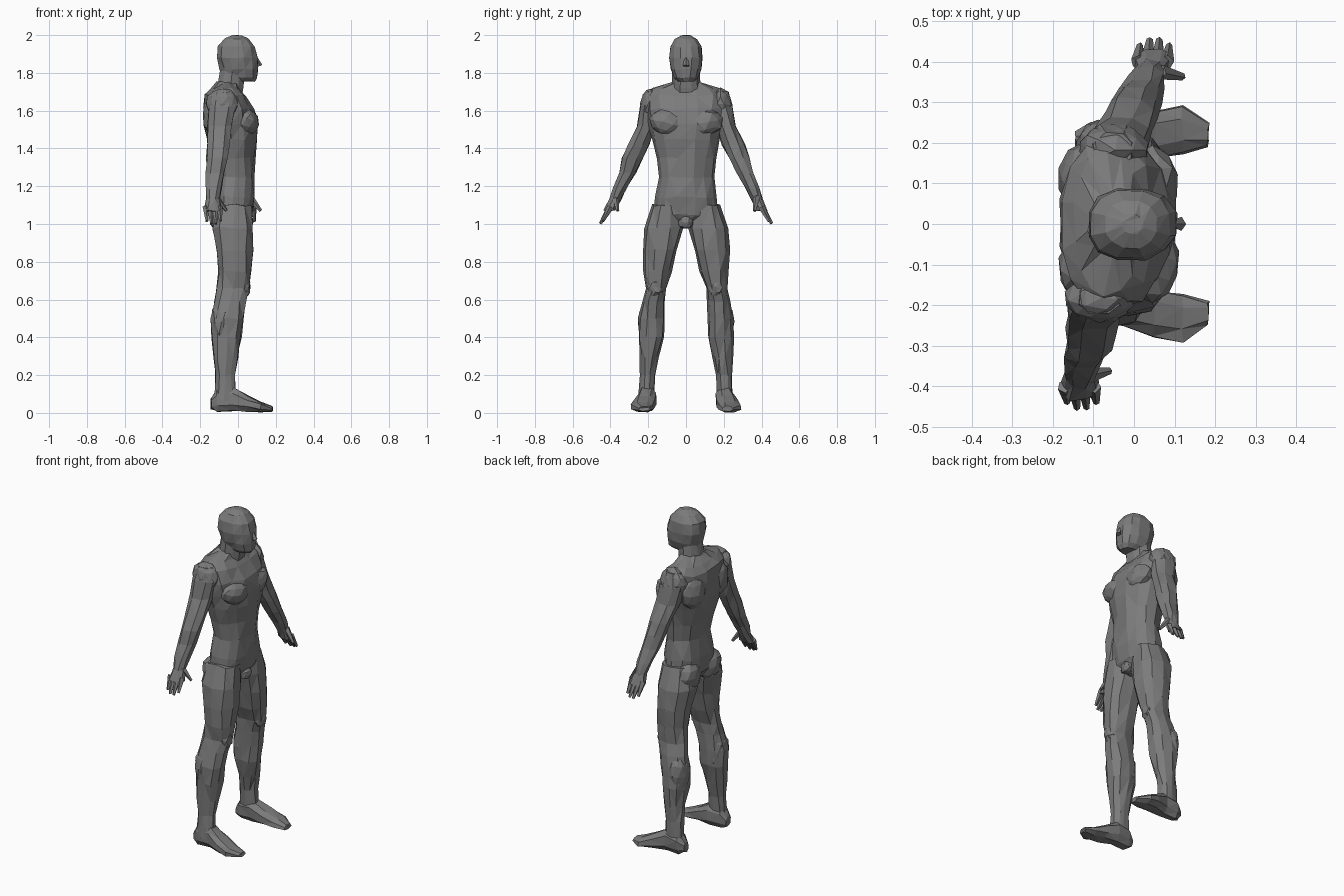
import bpy, bmesh, math, random
from mathutils import Vector, Matrix

if "Cube" in bpy.data.objects:
    bpy.data.objects.remove(bpy.data.objects["Cube"])

random.seed(4)
LEFT, RIGHT = 1, -1          # the figure looks along +x, so its left is +y
SIDE_NAMES = {LEFT: "left", RIGHT: "right"}

grey = bpy.data.materials.new("clay grey")
grey.use_nodes = True
grey.diffuse_color = (0.2, 0.2, 0.2, 1)
grey.node_tree.nodes["Principled BSDF"].inputs["Base Color"].default_value = (0.2, 0.2, 0.2, 1)


def finish(name, bm, jitter=0.004):
    """Roughen, triangulate and store a faceted part."""
    for v in bm.verts:
        v.co += Vector([random.uniform(-jitter, jitter) for _ in range(3)])
    bmesh.ops.triangulate(bm, faces=bm.faces[:], quad_method='SHORT_EDGE')
    bmesh.ops.recalc_face_normals(bm, faces=bm.faces[:])
    mesh = bpy.data.meshes.new(name)
    bm.to_mesh(mesh)
    bm.free()
    mesh.materials.append(grey)
    obj = bpy.data.objects.new(name, mesh)
    bpy.context.collection.objects.link(obj)
    return obj


def loft(name, stations, axis="z", side=LEFT, sides=10, jitter=0.004):
    """Skin a stack of rounded sections.
    Along z a station is (z, y low, y high, x low, x high);
    along x it is (x, y low, y high, z low, z high)."""
    bm = bmesh.new()
    rings = []
    for t, y0, y1, b0, b1 in stations:
        ring = []
        for i in range(sides):
            angle = math.tau * (i + 0.5) / sides
            c, s = math.cos(angle), math.sin(angle)
            c = math.copysign(abs(c) ** 0.85, c)
            s = math.copysign(abs(s) ** 0.85, s)
            y = side * ((y0 + y1) / 2 + s * (y1 - y0) / 2)
            b = (b0 + b1) / 2 + c * (b1 - b0) / 2
            ring.append(bm.verts.new((b, y, t) if axis == "z" else (t, y, b)))
        rings.append(ring)
    for low, high in zip(rings, rings[1:]):
        for i in range(sides):
            j = (i + 1) % sides
            bm.faces.new((low[i], low[j], high[j], high[i]))
    bm.faces.new(rings[0])
    bm.faces.new(rings[-1])
    return finish(name, bm, jitter)


def muscle(name, centre, size, tilt=0.0):
    """A faceted ellipsoid bulging out of the body, tilted about x."""
    bm = bmesh.new()
    bmesh.ops.create_icosphere(bm, subdivisions=2, radius=1)
    place = Matrix.Translation(centre) @ Matrix.Rotation(tilt, 4, 'X') @ Matrix.Diagonal((*size, 1))
    bmesh.ops.transform(bm, matrix=place, verts=bm.verts[:])
    return finish(name, bm, 0.005)


def digit(name, start, end, thick, tip):
    """A tapered five-sided finger between two points."""
    start, end = Vector(start), Vector(end)
    way = end - start
    bm = bmesh.new()
    bmesh.ops.create_cone(bm, cap_ends=True, segments=5, radius1=thick, radius2=tip, depth=way.length)
    turn = way.to_track_quat('Z', 'Y').to_matrix().to_4x4()
    bmesh.ops.transform(bm, matrix=Matrix.Translation((start + end) / 2) @ turn, verts=bm.verts[:])
    return finish(name, bm, 0.001)


def symmetric(z, half, back, front):
    return (z, -half, half, back, front)


# Torso from crotch to collar
loft("torso", [symmetric(*s) for s in (
    (0.98, 0.05, -0.09, 0.03),
    (1.05, 0.17, -0.13, 0.075),
    (1.14, 0.165, -0.13, 0.09),
    (1.25, 0.145, -0.115, 0.085),
    (1.35, 0.155, -0.135, 0.09),
    (1.45, 0.18, -0.165, 0.1),
    (1.53, 0.2, -0.185, 0.105),
    (1.61, 0.21, -0.185, 0.085),
    (1.68, 0.21, -0.175, 0.045),
    (1.715, 0.18, -0.15, 0.01),
    (1.75, 0.075, -0.11, 0.0))], sides=14, jitter=0.006)

# Neck and head
loft("neck", [symmetric(*s) for s in (
    (1.64, 0.09, -0.13, 0.02),
    (1.72, 0.075, -0.11, 0.03),
    (1.84, 0.07, -0.09, 0.04))])
loft("head", [symmetric(*s) for s in (
    (1.755, 0.04, -0.03, 0.09),
    (1.775, 0.065, -0.085, 0.105),
    (1.82, 0.082, -0.1, 0.108),
    (1.88, 0.09, -0.115, 0.105),
    (1.94, 0.085, -0.11, 0.09),
    (1.98, 0.06, -0.07, 0.055),
    (1.998, 0.025, -0.03, 0.025))], sides=12, jitter=0.003)
digit("nose", (0.09, 0, 1.89), (0.112, 0, 1.835), 0.008, 0.018)
muscle("groin", (0.05, 0, 1.01), (0.035, 0.04, 0.035))

leg_stations = (
    (1.1, 0.03, 0.18, -0.11, 0.07),
    (0.98, 0.012, 0.225, -0.135, 0.085),
    (0.86, 0.045, 0.228, -0.115, 0.08),
    (0.75, 0.075, 0.222, -0.107, 0.072),
    (0.66, 0.105, 0.215, -0.115, 0.065),
    (0.59, 0.115, 0.23, -0.13, 0.045),
    (0.5, 0.11, 0.25, -0.143, 0.028),
    (0.4, 0.115, 0.253, -0.14, 0.018),
    (0.29, 0.145, 0.245, -0.127, 0.0),
    (0.2, 0.16, 0.245, -0.12, -0.018),
    (0.06, 0.165, 0.25, -0.13, -0.01))
foot_stations = (
    (-0.143, 0.18, 0.23, 0.02, 0.08),
    (-0.11, 0.16, 0.25, 0.004, 0.13),
    (-0.03, 0.155, 0.255, 0.006, 0.14),
    (0.05, 0.16, 0.28, 0.006, 0.095),
    (0.12, 0.17, 0.295, 0.004, 0.06),
    (0.182, 0.19, 0.25, 0.008, 0.035))
# Arm rows: height, inner y, outer y, half depth
arm_rows = (
    (1.7, 0.14, 0.225, 0.05),
    (1.62, 0.14, 0.245, 0.075),
    (1.52, 0.155, 0.265, 0.07),
    (1.42, 0.19, 0.315, 0.06),
    (1.35, 0.225, 0.34, 0.058),
    (1.27, 0.265, 0.36, 0.052),
    (1.19, 0.315, 0.388, 0.042),
    (1.13, 0.345, 0.405, 0.036),
    (1.07, 0.37, 0.435, 0.048))
SHOULDER_X = {LEFT: -0.05, RIGHT: -0.085}
WRIST_X = {LEFT: 0.045, RIGHT: -0.135}

for side, label in SIDE_NAMES.items():
    # Leg and foot
    loft(label + "_leg", leg_stations, side=side, sides=10, jitter=0.006)
    loft(label + "_foot", foot_stations, axis="x", side=side, sides=8)

    # Arm, swung forward on the left and back on the right
    stations = []
    for z, inner, outer, half in arm_rows:
        blend = min(1, max(0, (1.62 - z) / 0.5))
        x = SHOULDER_X[side] + (WRIST_X[side] - SHOULDER_X[side]) * blend
        stations.append((z, inner, outer, x - half, x + half))
    loft(label + "_arm", stations, side=side, sides=8, jitter=0.005)

    # Hand
    palm = WRIST_X[side]
    for i in range(4):
        x = palm - 0.036 + 0.024 * i
        reach = 0.02 * abs(i - 1.5) / 1.5
        digit(f"{label}_finger_{i + 1}", (x, side * 0.4, 1.09),
              (x + 0.006, side * (0.46 - reach), 0.995 + reach), 0.018, 0.008)
    digit(label + "_thumb", (palm + 0.02, side * 0.375, 1.14),
          (palm + 0.075, side * 0.362, 1.07), 0.019, 0.009)

    # Muscle groups
    muscle(label + "_chest_muscle", (0.045, side * 0.095, 1.535), (0.065, 0.1, 0.075), side * 0.2)
    muscle(label + "_shoulder_muscle", (SHOULDER_X[side], side * 0.185, 1.635), (0.085, 0.06, 0.085))
    muscle(label + "_shoulder_blade", (-0.125, side * 0.11, 1.57), (0.06, 0.09, 0.11))
    muscle(label + "_buttock", (-0.08, side * 0.095, 1.04), (0.07, 0.09, 0.09))
    muscle(label + "_kneecap", (0.035, side * 0.16, 0.665), (0.032, 0.04, 0.05))
    muscle(label + "_calf", (-0.085, side * 0.185, 0.48), (0.06, 0.07, 0.12))
